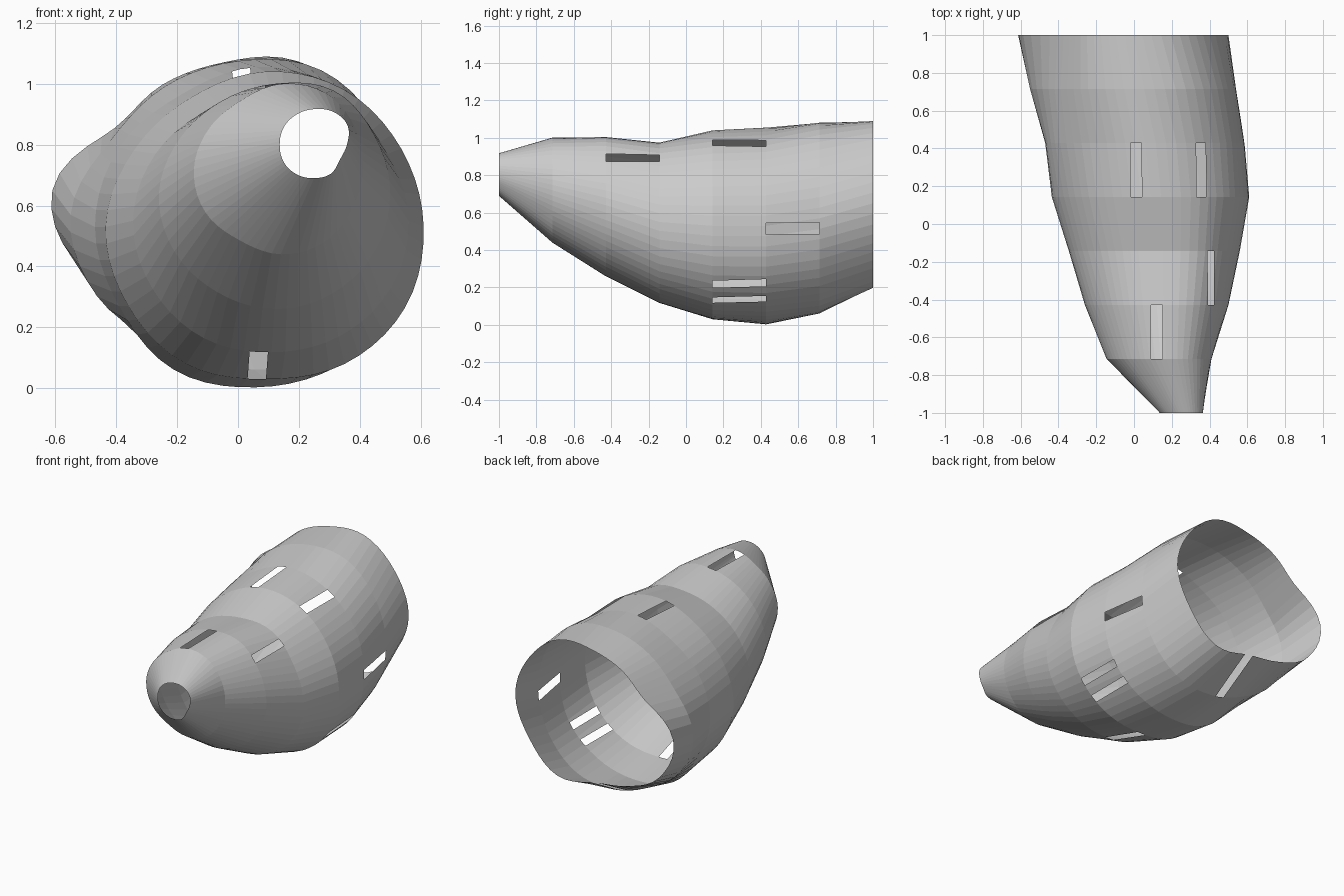
import bpy, bmesh, math
from mathutils import Vector

if "Cube" in bpy.data.objects:
    bpy.data.objects.remove(bpy.data.objects["Cube"])

# Shell rings, front to back: centre x, centre z, then radii every 30 degrees (from +x towards +z)
RINGS = [
    (.25, .80, .108, .127, .125, .117, .115, .115, .113, .115, .113, .11, .11, .098),
    (.14, .72, .27, .28, .29, .28, .26, .27, .285, .285, .27, .28, .28, .27),
    (.12, .64, .38, .38, .39, .36, .35, .36, .38, .38, .375, .38, .38, .38),
    (.11, .55, .45, .44, .455, .42, .42, .44, .455, .45, .445, .432, .44, .45),
    (.09, .53, .52, .515, .52, .51, .49, .50, .525, .52, .52, .5, .52, .53),
    (.06, .53, .525, .53, .53, .525, .50, .52, .53, .52, .542, .527, .53, .54),
    (0, .57, .54, .545, .548, .505, .485, .485, .55, .535, .49, .505, .54, .54),
    (-.05, .65, .55, .52, .49, .42, .40, .41, .56, .53, .44, .415, .51, .52),
]
YS = [-1 + 2 * i / 7 for i in range(8)]
SIDES = 60

# Window slots: segment between two rings, x, z, width
WINDOWS = [
    (4, .01, 1.047, .06), (4, .352, .967, .06), (2, .405, .89, .05),
    (1, .12, 1.0, .06), (5, .57, .515, .06), (4, .505, .225, .047),
    (4, .425, .14, .047), (3, .065, .075, .06), (6, -.06, .15, .06),
]


def radius(r, u):
    """Smooth closed interpolation through the 12 radii."""
    i, f = int(u), u - int(u)
    a, b, c, d = (r[(i + k) % 12] for k in (-1, 0, 1, 2))
    return b + .5 * f * (c - a + f * (2 * a - 5 * b + 4 * c - d + f * (3 * (b - c) + d - a)))


# Lofted shell, open at both ends
bm = bmesh.new()
rows = []
for y, (cx, cz, *r) in zip(YS, RINGS):
    row = []
    for j in range(SIDES):
        t = 2 * math.pi * j / SIDES
        d = radius(r, 12 * j / SIDES)
        row.append(bm.verts.new((cx + d * math.cos(t), y, cz + d * math.sin(t))))
    rows.append(row)
for lo, hi in zip(rows, rows[1:]):
    for j in range(SIDES):
        k = (j + 1) % SIDES
        bm.faces.new((lo[j], lo[k], hi[k], hi[j]))


def nearby(seg, p):
    """Faces of one segment that lie close to a window."""
    out = []
    for f in bm.faces:
        c = f.calc_center_median()
        if YS[seg] < c.y < YS[seg + 1] and math.hypot(c.x - p.x, c.z - p.z) < .2:
            out.append(f)
    return out


# Cut each window slot between two parallel planes
for seg, x, z, w in WINDOWS:
    p = Vector((x, 0, z))
    a, b = RINGS[seg], RINGS[seg + 1]
    out = p - Vector(((a[0] + b[0]) / 2, 0, (a[1] + b[1]) / 2))
    side = Vector((-out.z, 0, out.x)).normalized()
    for s in (-1, 1):
        faces = nearby(seg, p)
        edges = {e for f in faces for e in f.edges}
        verts = {v for f in faces for v in f.verts}
        bmesh.ops.bisect_plane(bm, geom=faces + list(edges) + list(verts), dist=1e-5,
                               plane_co=p + side * s * w / 2, plane_no=side)
    gone = [f for f in nearby(seg, p)
            if abs((f.calc_center_median() - p).dot(side)) < w / 2]
    bmesh.ops.delete(bm, geom=gone, context='FACES')

bmesh.ops.recalc_face_normals(bm, faces=bm.faces[:])
mesh = bpy.data.meshes.new("shell")
bm.to_mesh(mesh)
bm.free()
bpy.context.collection.objects.link(bpy.data.objects.new("slotted_shell", mesh))
